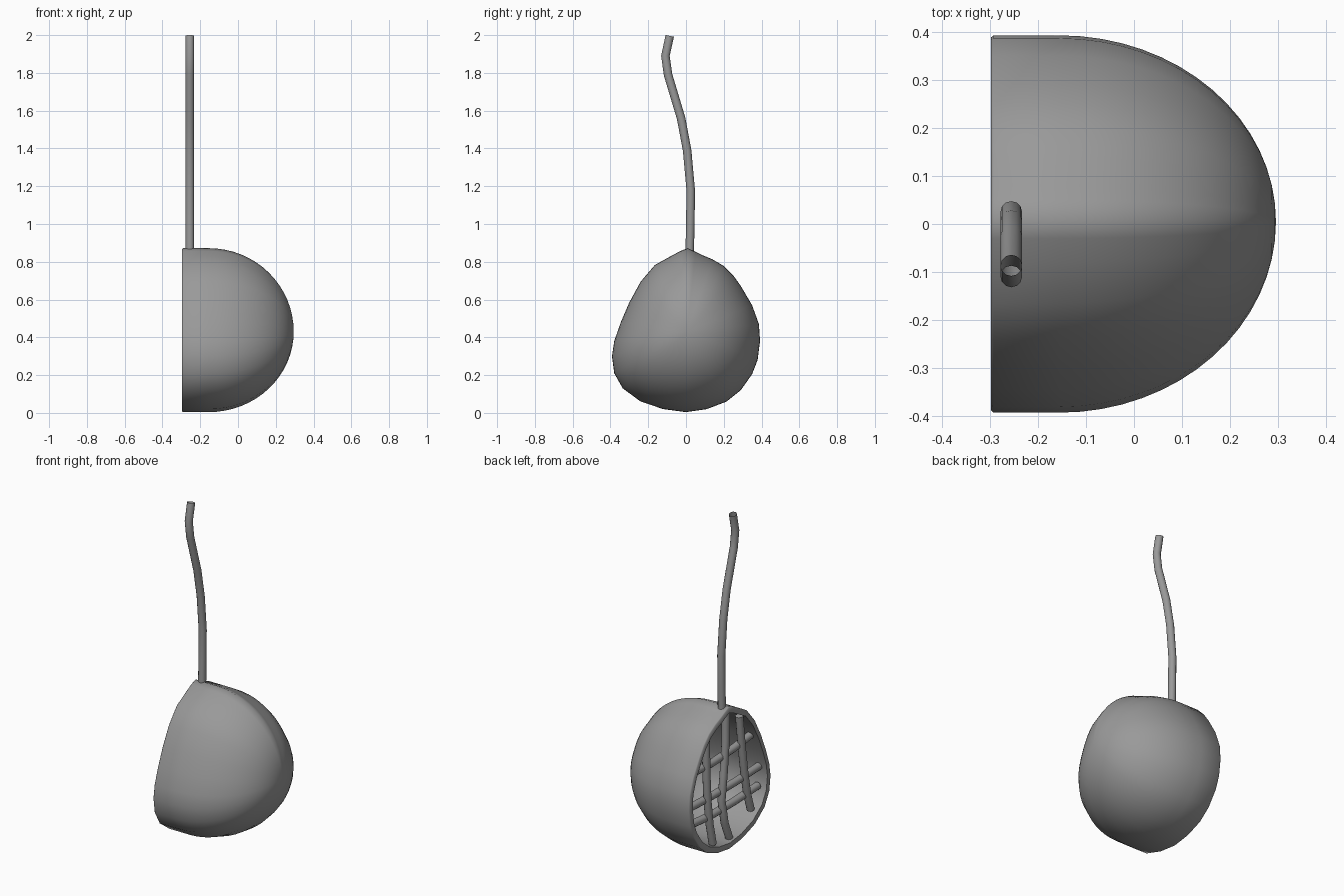
import bpy, bmesh, math

if "Cube" in bpy.data.objects:
    bpy.data.objects.remove(bpy.data.objects["Cube"])

# Open rim outline (y, z), clockwise from the pointed top
OUTLINE = [(0.01, 0.872), (0.05, 0.853), (0.08, 0.838), (0.14, 0.813), (0.20, 0.778), (0.25, 0.728),
           (0.29, 0.672), (0.35, 0.57), (0.386, 0.47), (0.392, 0.38), (0.379, 0.28),
           (0.35, 0.205), (0.29, 0.12), (0.215, 0.06), (0.11, 0.02), (0.0, 0.004),
           (-0.12, 0.02), (-0.24, 0.06), (-0.335, 0.13), (-0.38, 0.21), (-0.392, 0.30),
           (-0.38, 0.38), (-0.345, 0.48), (-0.30, 0.585), (-0.24, 0.695), (-0.165, 0.783),
           (-0.08, 0.83), (-0.03, 0.857)]
CY, CZ = 0.005, 0.43
RIM_X, BEND_X, TIP_X = -0.297, -0.155, 0.295
WALL = 0.035

dark = bpy.data.materials.new("dark_grey")
dark.diffuse_color = (0.32, 0.32, 0.32, 1)
dark.use_nodes = True
dark.node_tree.nodes["Principled BSDF"].inputs["Base Color"].default_value = dark.diffuse_color


def finish(ob, angle):
    """Shade smooth with sharp edges and apply the grey."""
    bpy.ops.object.select_all(action='DESELECT')
    ob.select_set(True)
    bpy.context.view_layer.objects.active = ob
    bpy.ops.object.shade_smooth_by_angle(angle=math.radians(angle))
    ob.data.materials.clear()
    ob.data.materials.append(dark)


def dome_profile(wall, steps=16):
    """(x, scale) pairs from rim to near the tip."""
    k = 1 - wall / 0.41
    depth = TIP_X - wall - BEND_X
    prof = [(RIM_X, k)]
    if wall == 0:
        prof = [(RIM_X, 0.989), (RIM_X + 0.005, 1.0)]  # small rounded lip
    for i in range(steps):
        a = i / steps * math.pi / 2
        prof.append((BEND_X + depth * math.sin(a), k * math.cos(a)))
    return prof, TIP_X - wall


def build_shell():
    bm = bmesh.new()

    def ring(x, s):
        return [bm.verts.new((x, CY + (y - CY) * s, CZ + (z - CZ) * s)) for y, z in OUTLINE]

    n = len(OUTLINE)
    rims = []
    for wall in (0.0, WALL):
        prof, tip_x = dome_profile(wall)
        rings = [ring(x, s) for x, s in prof]
        rims.append(rings[0])
        for a, b in zip(rings, rings[1:]):
            for i in range(n):
                bm.faces.new((a[i], a[(i + 1) % n], b[(i + 1) % n], b[i]))
        tip = bm.verts.new((tip_x, CY, CZ))
        for i in range(n):
            bm.faces.new((rings[-1][i], rings[-1][(i + 1) % n], tip))
    # flat rim joining the outer and inner skins
    for i in range(n):
        j = (i + 1) % n
        bm.faces.new((rims[0][i], rims[0][j], rims[1][j], rims[1][i]))
    bmesh.ops.recalc_face_normals(bm, faces=bm.faces[:])
    me = bpy.data.meshes.new("half_shell")
    bm.to_mesh(me)
    bm.free()
    ob = bpy.data.objects.new("half_shell", me)
    bpy.context.collection.objects.link(ob)
    finish(ob, 62)


def tube(name, x, path, radius=0.0225, caps=True):
    """Round rod following (y, z) points in the plane at x."""
    cu = bpy.data.curves.new(name, 'CURVE')
    cu.dimensions = '3D'
    cu.bevel_depth = radius
    cu.bevel_resolution = 4
    cu.use_fill_caps = caps
    sp = cu.splines.new('POLY')
    sp.points.add(len(path) - 1)
    for p, (y, z) in zip(sp.points, path):
        p.co = (x, y, z, 1)
    ob = bpy.data.objects.new(name, cu)
    bpy.context.collection.objects.link(ob)
    bpy.ops.object.select_all(action='DESELECT')
    ob.select_set(True)
    bpy.context.view_layer.objects.active = ob
    bpy.ops.object.convert(target='MESH')
    finish(bpy.context.object, 40)


build_shell()

# Wavy stem, open at the top
tube("stem", -0.255, [(0.019, 0.83), (0.023, 1.0), (0.025, 1.18), (0.006, 1.39), (-0.026, 1.56),
                      (-0.095, 1.79), (-0.109, 1.89), (-0.086, 1.996)], caps=False)

# Upright strands inside the opening
uprights = [[(-0.01, 0.83), (-0.01, 0.65), (0.01, 0.45), (0.03, 0.30), (0.0, 0.15), (-0.05, 0.03)],
            [(-0.14, 0.75), (-0.165, 0.55), (-0.19, 0.38), (-0.215, 0.25), (-0.25, 0.14)],
            [(0.18, 0.72), (0.175, 0.52), (0.165, 0.35), (0.145, 0.20), (0.115, 0.07)]]
# Cross strands
crosses = [[(-0.28, 0.58), (-0.10, 0.56), (0.10, 0.55), (0.30, 0.56)],
           [(-0.37, 0.36), (-0.12, 0.35), (0.12, 0.35), (0.355, 0.36)],
           [(-0.34, 0.245), (-0.12, 0.235), (0.12, 0.235), (0.335, 0.255)]]
for i, path in enumerate(uprights):
    tube(f"upright_strand_{i + 1}", -0.26, path)
for i, path in enumerate(crosses):
    tube(f"cross_strand_{i + 1}", -0.243, path)
